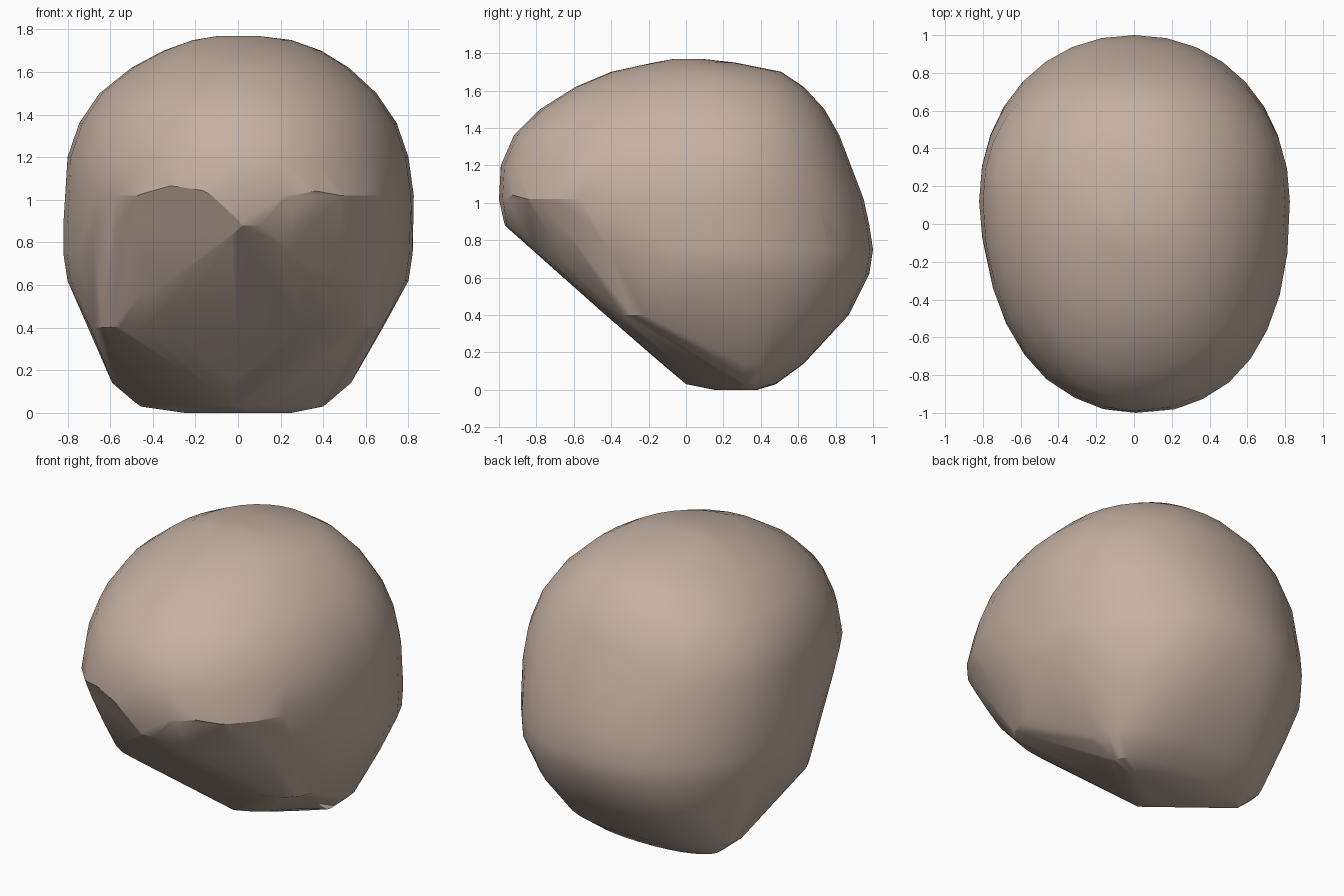
import bpy, bmesh, math
from mathutils import Vector

cube = bpy.data.objects.get("Cube")
if cube:
    bpy.data.objects.remove(cube, do_unlink=True)

# One stone colour
stone = bpy.data.materials.new("warm_stone")
stone.use_nodes = True
colour = (0.56, 0.44, 0.365, 1)
stone.diffuse_color = colour
bsdf = stone.node_tree.nodes["Principled BSDF"]
bsdf.inputs["Base Color"].default_value = colour
bsdf.inputs["Roughness"].default_value = 0.8

# Horizontal sections: height, centre x, half width, front y, widest y, back y, front and back roundness
SECTIONS = [
    (0.00, 0.00, 0.25, 0.15, 0.30, 0.38, 1.5, 2.1),
    (0.03, -0.03, 0.43, 0.00, 0.32, 0.48, 1.2, 2.2),
    (0.14, -0.03, 0.56, -0.13, 0.30, 0.63, 1.6, 2.4),
    (0.40, -0.01, 0.69, -0.43, 0.15, 0.87, 4.2, 2.4),
    (0.62, 0.00, 0.80, -0.67, 0.12, 0.98, 2.1, 2.2),
    (0.75, 0.00, 0.82, -0.82, 0.12, 1.00, 2.1, 2.1),
    (0.88, 0.00, 0.82, -0.97, 0.12, 0.98, 2.1, 2.1),
    (1.02, 0.01, 0.815, -1.00, 0.12, 0.95, 2.35, 2.1),
    (1.20, 0.00, 0.80, -0.99, 0.12, 0.88, 2.2, 2.2),
    (1.36, 0.00, 0.745, -0.92, 0.10, 0.82, 2.15, 2.2),
    (1.50, 0.00, 0.65, -0.78, 0.08, 0.74, 2.1, 2.2),
    (1.62, 0.01, 0.51, -0.59, 0.08, 0.63, 2.1, 2.2),
    (1.70, 0.02, 0.37, -0.40, 0.06, 0.51, 2.0, 2.1),
    (1.75, 0.02, 0.23, -0.17, 0.04, 0.26, 2.0, 2.0),
    (1.77, 0.00, 0.09, -0.06, 0.00, 0.08, 2.0, 2.0),
]
SIDES = 32


def spow(value, power):
    return math.copysign(abs(value) ** power, value)


# Rounded boulder: the tight skin around all sections, slimmer at its front right
bm = bmesh.new()
for z, cx, half, front, mid, back, front_round, back_round in SECTIONS:
    for i in range(SIDES):
        a = math.tau * i / SIDES
        c, s = math.cos(a), math.sin(a)
        if s < 0:
            reach, p = mid - front, 2 / (front_round - (0.2 if c < 0 else 0))
        else:
            reach, p = back - mid, 2 / back_round
        bm.verts.new((cx + half * spow(c, p), mid + reach * spow(s, p), z))
hull = bmesh.ops.convex_hull(bm, input=bm.verts)
spare = {g for g in hull["geom_interior"] + hull["geom_unused"]
         if isinstance(g, bmesh.types.BMVert)}
bmesh.ops.delete(bm, geom=list(spare), context="VERTS")
bmesh.ops.remove_doubles(bm, verts=bm.verts, dist=0.004)


def shave(a, b, c):
    """Cut a flat facet through three points and cap it."""
    a, b, c = Vector(a), Vector(b), Vector(c)
    normal = (b - a).cross(c - a).normalized()
    if normal.dot(a - Vector((0, 0, 0.9))) < 0:
        normal.negate()
    cut = bmesh.ops.bisect_plane(
        bm, geom=bm.verts[:] + bm.edges[:] + bm.faces[:], dist=0.0005,
        plane_co=a, plane_no=normal, clear_outer=True)
    rim = [g for g in cut["geom_cut"] if isinstance(g, bmesh.types.BMEdge)]
    bmesh.ops.holes_fill(bm, edges=rim, sides=0)


# Flat facets either side of the sloping undercut
toe = (0, 0, 0.02)
for peak, corner, brow, heel in (
    ((0, -0.96, 0.88), (-0.48, -0.44, 0.41), (-0.6, -0.74, 1.0), (-0.47, 0.33, 0.04)),
    ((0.1, -0.96, 0.88), (0.55, -0.42, 0.39), (0.58, -0.77, 0.97), (0.42, 0.33, 0.03)),
):
    shave(peak, corner, brow)
    shave(corner, toe, heel)
bmesh.ops.remove_doubles(bm, verts=bm.verts, dist=0.004)
bmesh.ops.recalc_face_normals(bm, faces=bm.faces)

mesh = bpy.data.meshes.new("rounded_boulder")
bm.to_mesh(mesh)
bm.free()
mesh.materials.append(stone)
boulder = bpy.data.objects.new("rounded_boulder", mesh)
bpy.context.collection.objects.link(boulder)

# Soft shading that keeps the undercut edges crisp
bpy.context.view_layer.objects.active = boulder
boulder.select_set(True)
bpy.ops.object.shade_smooth_by_angle(angle=math.radians(25))
